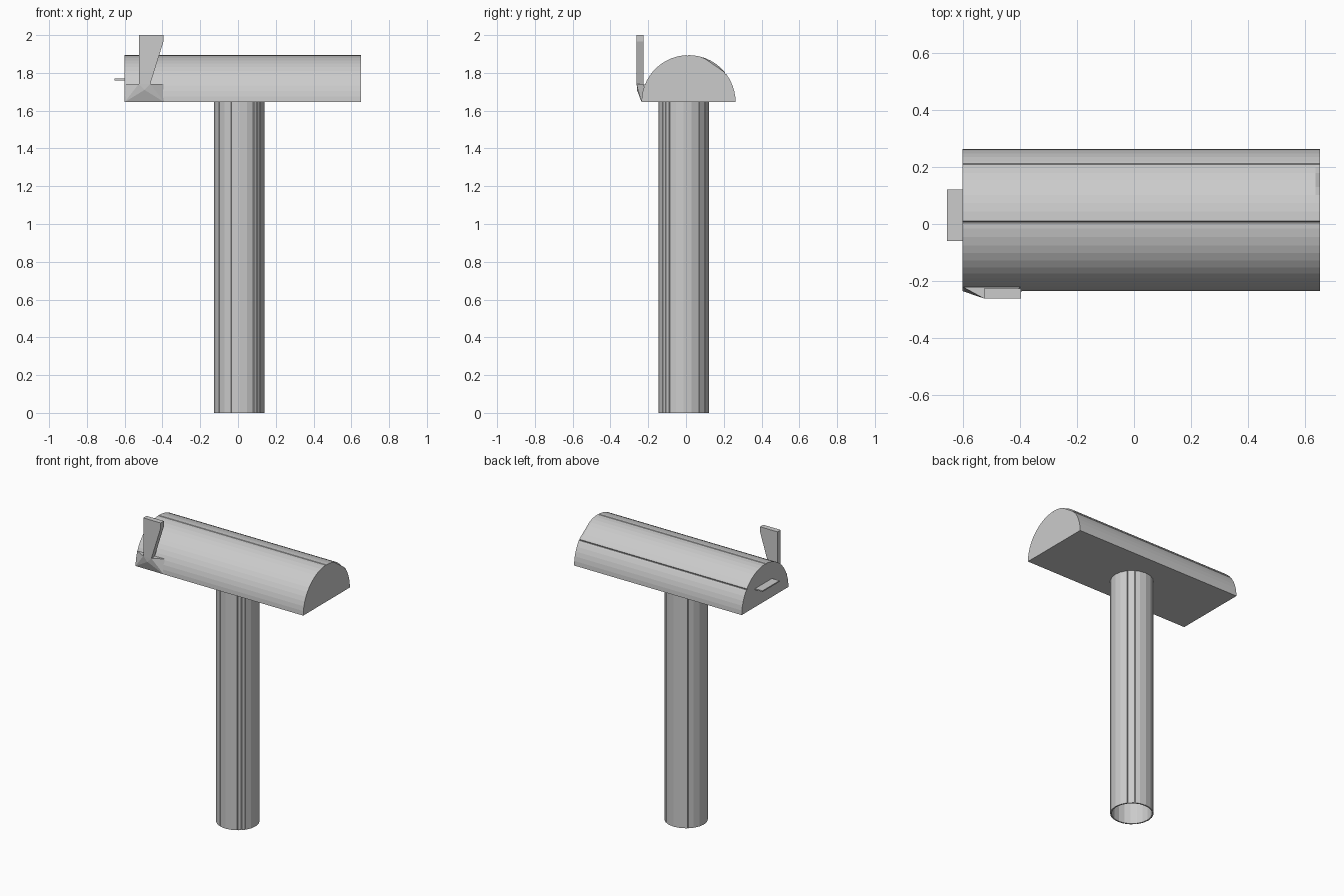
import bpy, bmesh
from math import sin, cos, pi, radians

cube = bpy.data.objects.get("Cube")
if cube:
    bpy.data.objects.remove(cube, do_unlink=True)

grey = bpy.data.materials.new("light grey")
grey.use_nodes = True
grey.diffuse_color = (0.6, 0.6, 0.6, 1)
grey.node_tree.nodes["Principled BSDF"].inputs["Base Color"].default_value = (0.6, 0.6, 0.6, 1)


def finish(name, bm):
    bmesh.ops.recalc_face_normals(bm, faces=bm.faces)
    mesh = bpy.data.meshes.new(name)
    bm.to_mesh(mesh)
    bm.free()
    mesh.materials.append(grey)
    obj = bpy.data.objects.new(name, mesh)
    bpy.context.collection.objects.link(obj)
    return obj


def loft(name, rings, closed=False):
    """Skin equal rings of points; cap the ends, or join last ring to first."""
    bm = bmesh.new()
    loops = [[bm.verts.new(p) for p in ring] for ring in rings]
    pairs = list(zip(loops, loops[1:]))
    if closed:
        pairs.append((loops[-1], loops[0]))
    else:
        bm.faces.new(loops[0])
        bm.faces.new(loops[-1])
    n = len(loops[0])
    for a, b in pairs:
        for i in range(n):
            j = (i + 1) % n
            bm.faces.new((a[i], a[j], b[j], b[i]))
    return finish(name, bm)


# Hollow post with shallow vertical seams
R = 0.133
outline = [(360 * i / 20, 0) for i in range(20)]
for seam in (38, 58, 130, 216.5, 251.5, 304, 314.5, 325):
    outline += [(seam - 1.2, 0), (seam, 0.006), (seam + 1.2, 0)]
outline.sort()


def post_ring(radius, z, seam_scale):
    return [(0.007 + (radius - d * seam_scale) * cos(radians(a)),
             -0.012 + (radius - d * seam_scale) * sin(radians(a)), z)
            for a, d in outline]


loft("post", [post_ring(R, 0, 1), post_ring(R, 1.65, 1),
              post_ring(R - 0.009, 1.65, 0), post_ring(R - 0.009, 0, 0)], closed=True)

# Half-round box with two long seams on its roof
CY, BASE, RAD = 0.0135, 1.645, 0.249
arc = [(180 * i / 26, 0) for i in range(27)]
for seam in (38, 91.5):
    arc += [(seam - 0.8, 0), (seam, 0.006), (seam + 0.8, 0)]
arc.sort()
profile = [(CY + (RAD - d) * cos(radians(a)), BASE + (RAD - d) * sin(radians(a)))
           for a, d in arc]


def dent(y, z):
    """Flatten the roof corner between two points of the arc."""
    y0, z0, y1, z1 = 0.09, 1.882, 0.205, 1.803
    if y0 < y < y1:
        return y, min(z, z0 + (z1 - z0) * (y - y0) / (y1 - y0))
    return y, z


loft("box", [[(-0.6, y, z) for y, z in profile],
             [(0.635, y, z) for y, z in profile],
             [(0.652, *dent(y, z)) for y, z in profile]])

# Door pull tab
loft("door_tab", [[(x, -0.06, 1.761), (x, 0.12, 1.761), (x, 0.12, 1.769), (x, -0.06, 1.769)]
                  for x in (-0.655, -0.59)])

# Signal flag, a tapered plate
flag = [(-0.525, 2.0), (-0.395, 2.0), (-0.395, 1.965), (-0.465, 1.74), (-0.525, 1.74)]
loft("flag", [[(x, y, z) for x, z in flag] for y in (-0.261, -0.226)])

# Faceted bracket that carries the flag
bm = bmesh.new()
for x, y, z in ((-0.6, -0.235, 1.645), (-0.39, -0.235, 1.645),
                (-0.6, -0.22, 1.742), (-0.395, -0.22, 1.742),
                (-0.525, -0.261, 1.742), (-0.465, -0.261, 1.742),
                (-0.495, -0.26, 1.71)):
    bm.verts.new((x, y, z))
bmesh.ops.convex_hull(bm, input=bm.verts)
finish("flag_bracket", bm)
